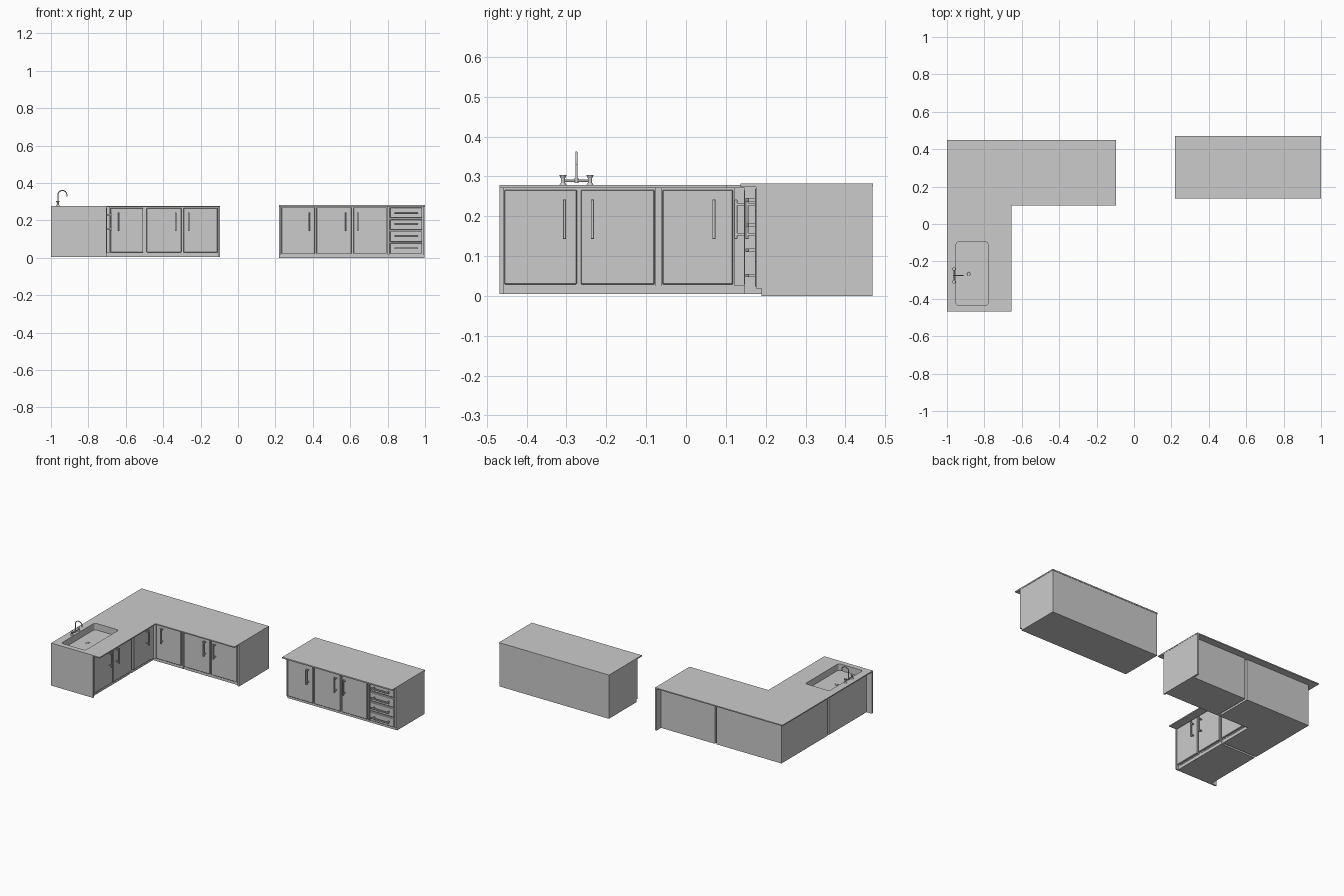
import bpy, bmesh, math
from mathutils import Vector

if "Cube" in bpy.data.objects:
    bpy.data.objects.remove(bpy.data.objects["Cube"])


def link(name, bm):
    bmesh.ops.recalc_face_normals(bm, faces=bm.faces[:])
    me = bpy.data.meshes.new(name)
    bm.to_mesh(me)
    bm.free()
    ob = bpy.data.objects.new(name, me)
    bpy.context.collection.objects.link(ob)
    return ob


def box(name, x, y, z, bevel=0.0, vertical_only=False, segs=1):
    bm = bmesh.new()
    bmesh.ops.create_cube(bm, size=1)
    for v in bm.verts:
        v.co = Vector([(a[0] + a[1]) / 2 + c * (a[1] - a[0]) for a, c in zip((x, y, z), v.co)])
    if bevel:
        es = [e for e in bm.edges if not vertical_only
              or abs(e.verts[0].co.z - e.verts[1].co.z) > 1e-5]
        bmesh.ops.bevel(bm, geom=es, offset=bevel, segments=segs, affect='EDGES', profile=0.5)
    return link(name, bm)


def slab(name, pts, z0, z1):
    bm = bmesh.new()
    f = bm.faces.new([bm.verts.new((px, py, z0)) for px, py in pts])
    r = bmesh.ops.extrude_face_region(bm, geom=[f])
    for v in r['geom']:
        if isinstance(v, bmesh.types.BMVert):
            v.co.z = z1
    return link(name, bm)


def fbox(name, run, u, d, z, bevel=0.0):
    # u runs along the cabinet front, d is depth behind the door plane
    facing, f = run
    if facing == 'y':
        return box(name, u, (f + d[0], f + d[1]), z, bevel)
    return box(name, (f - d[1], f - d[0]), u, z, bevel)


def bar_handle(name, run, u, z):
    # square bar with two standoffs, upright or level
    fbox(name, run, u, (-0.024, -0.016), z, 0.001)
    upright = z[1] - z[0] > u[1] - u[0]
    lo, hi = z if upright else u
    for p in (lo + 0.012, hi - 0.012):
        s = (p - 0.003, p + 0.003)
        a, b = (u, s) if upright else (s, z)
        fbox(name + "_post", run, a, (-0.017, 0.001), b)


def door(name, run, u, hu, z):
    fbox(name, run, u, (0, 0.012), z, 0.002)
    bar_handle(name + "_handle", run, (hu - 0.004, hu + 0.004), (0.143, 0.242))


def cyl(name, p, r, h, r2=None, n=20):
    bm = bmesh.new()
    bmesh.ops.create_cone(bm, cap_ends=True, segments=n, radius1=r,
                          radius2=r if r2 is None else r2, depth=h)
    bmesh.ops.translate(bm, verts=bm.verts, vec=(p[0], p[1], p[2] + h / 2))
    ob = link(name, bm)
    smooth(ob)
    return ob


def smooth(ob):
    bpy.ops.object.select_all(action='DESELECT')
    ob.select_set(True)
    bpy.context.view_layer.objects.active = ob
    bpy.ops.object.shade_smooth_by_angle()


def pipe(name, pts, r):
    cu = bpy.data.curves.new(name, 'CURVE')
    cu.dimensions = '3D'
    cu.bevel_depth = r
    cu.bevel_resolution = 3
    cu.use_fill_caps = True
    sp = cu.splines.new('POLY')
    sp.points.add(len(pts) - 1)
    for q, p in zip(sp.points, pts):
        q.co = (*p, 1)
    sp.use_smooth = True
    ob = bpy.data.objects.new(name, cu)
    bpy.context.collection.objects.link(ob)


LEFT, BACK, ISLE = ('x', -0.70), ('y', 0.145), ('y', 0.173)
ZB, ZC, ZT = 0.005, 0.271, 0.278

# L-shaped worktop
worktop = slab("corner_worktop", [(-1, -0.468), (-0.655, -0.468), (-0.655, 0.10),
                                  (-0.095, 0.10), (-0.095, 0.45), (-1, 0.45)], ZC, ZT)

# cabinet bodies of the L run, with recessed plinths
BX, BY = -0.962, 0.405
sink_body = box("sink_cabinet", (BX, -0.713), (-0.458, -0.076), (0.025, ZC))
box("sink_plinth", (BX, -0.715), (-0.458, -0.076), (ZB, 0.025))
for nm, z, o in (("corner_cabinet", (0.025, ZC), 0.0), ("corner_plinth", (ZB, 0.025), 0.002)):
    i, j = -0.713 - o, 0.158 + o
    slab(nm, [(BX, -0.062), (i, -0.062), (i, j), (-0.502, j), (-0.502, BY), (BX, BY)], *z)
box("end_cabinet", (-0.488, -0.107), (0.158, BY), (0.025, ZC))
box("end_plinth", (-0.488, -0.107), (0.16, BY), (ZB, 0.025))
# gap fillers just behind the fronts
box("left_filler", (-0.73, -0.718), (-0.078, -0.06), (ZB, ZC))
box("back_filler", (-0.504, -0.486), (0.163, 0.175), (ZB, ZC))
# full-height end panels reaching the wall
box("left_end_panel", (-1, -0.702), (-0.468, -0.458), (ZB, ZC))
box("back_end_panel", (-0.107, -0.096), (0.147, 0.45), (ZB, ZC))
# corner posts between the two door rows
box("corner_post_left", (-0.713, -0.702), (0.122, 0.158), (0.025, ZC))
box("corner_post_back", (-0.713, -0.686), (0.147, 0.158), (0.025, ZC))

# doors of the L run
DZ = (0.029, 0.266)
for k, (a, b, h) in enumerate([(-0.456, -0.274, -0.305), (-0.264, -0.079, -0.235),
                               (-0.059, 0.118, 0.07)]):
    door(f"left_door_{k + 1}", LEFT, (a, b), h, DZ)
for k, (a, b, h) in enumerate([(-0.682, -0.507, -0.637), (-0.488, -0.302, -0.333),
                               (-0.292, -0.109, -0.263)]):
    door(f"back_door_{k + 1}", BACK, (a, b), h, DZ)

# sink basin cut into worktop and cabinet
cutter = box("basin_cutter", (-0.951, -0.78), (-0.435, -0.096), (0.236, 0.30), 0.014, True, 5)
cutter.hide_render = True
for ob in (worktop, sink_body):
    m = ob.modifiers.new("basin", 'BOOLEAN')
    m.object = cutter
    m.operation = 'DIFFERENCE'
    m.solver = 'EXACT'
    bpy.context.view_layer.objects.active = ob
    bpy.ops.object.modifier_apply(modifier=m.name)
bpy.data.objects.remove(cutter)
cyl("sink_drain", (-0.883, -0.267, 0.2355), 0.015, 0.002)
cyl("drain_plug", (-0.883, -0.267, 0.237), 0.010, 0.002, 0.008)

# bridge tap
TX, TY = -0.963, -0.275
for s in (-1, 1):
    y = TY + s * 0.034
    cyl("tap_base", (TX, y, ZT), 0.009, 0.006, 0.006)
    cyl("tap_stem", (TX, y, 0.283), 0.005, 0.014)
    cyl("tap_knob", (TX, y, 0.296), 0.006, 0.007, 0.009)
    pipe("tap_lever", [(TX - 0.009, y, 0.301), (TX + 0.009, y, 0.301)], 0.002)
pipe("tap_bridge", [(TX, TY - 0.034, 0.289), (TX, TY + 0.034, 0.289)], 0.003)
R = 0.024
arc = [(TX + R - R * math.cos(t), TY, 0.336 + R * math.sin(t))
       for t in [math.pi * i / 16 for i in range(17)]]
pipe("tap_spout", [(TX, TY, 0.287)] + arc + [(TX + 2 * R, TY, 0.328)], 0.0028)
cyl("tap_collar", (TX, TY, 0.284), 0.005, 0.012)

# island: worktop, body, plinth and end panels
IT = 0.282
box("island_worktop", (0.218, 1.0), (0.137, 0.47), (IT - 0.008, IT))
box("island_cabinet", (0.22, 0.998), (0.186, 0.468), (0.018, IT - 0.008))
box("island_plinth", (0.22, 0.998), (0.19, 0.468), (0, 0.018))
for a in (0.22, 0.988):
    box("island_end_panel", (a, a + 0.01), (0.176, 0.188), (0.018, IT - 0.008))
box("island_divider", (0.799, 0.809), (0.176, 0.188), (0.018, IT - 0.008))

# island doors and drawers
for k, (a, b, h) in enumerate([(0.233, 0.411, 0.38), (0.421, 0.607, 0.577),
                               (0.617, 0.795, 0.64)]):
    door(f"island_door_{k + 1}", ISLE, (a, b), h, (0.022, 0.27))
for k in range(4):
    z = 0.022 + k * 0.0635
    fbox(f"drawer_{k + 1}", ISLE, (0.814, 0.985), (0, 0.014), (z, z + 0.056), 0.002)
    bar_handle(f"drawer_handle_{k + 1}", ISLE, (0.837, 0.963), (z + 0.025, z + 0.033))
